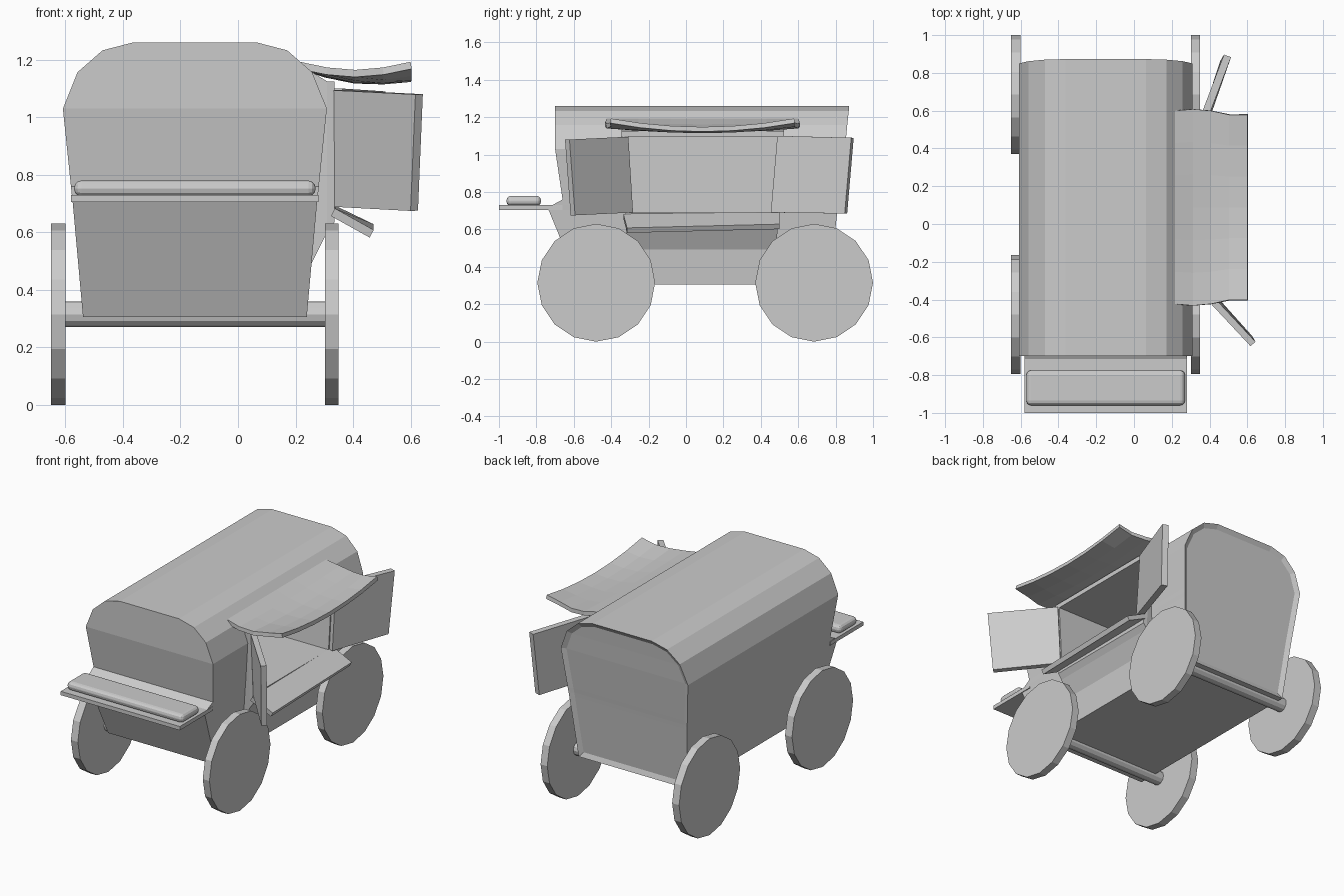
import bpy, bmesh, math
from mathutils import Vector

if "Cube" in bpy.data.objects:
    bpy.data.objects.remove(bpy.data.objects["Cube"])

CX = -0.15  # wagon centre line


def finish(name, bm):
    bmesh.ops.recalc_face_normals(bm, faces=bm.faces)
    me = bpy.data.meshes.new(name)
    bm.to_mesh(me)
    bm.free()
    ob = bpy.data.objects.new(name, me)
    bpy.context.collection.objects.link(ob)
    return ob


def loft(rings):
    """Closed solid through a list of equal-length point rings."""
    bm = bmesh.new()
    vs = [[bm.verts.new(p) for p in r] for r in rings]
    n = len(vs[0])
    for a, b in zip(vs, vs[1:]):
        for i in range(n):
            j = (i + 1) % n
            bm.faces.new((a[i], a[j], b[j], b[i]))
    bm.faces.new(vs[0])
    bm.faces.new(vs[-1])
    bmesh.ops.recalc_face_normals(bm, faces=bm.faces)
    return bm


def slab(name, corners, t):
    """Thick panel around four corner points."""
    c = [Vector(p) for p in corners]
    n = (c[2] - c[0]).cross(c[3] - c[1]).normalized() * (t / 2)
    return finish(name, loft([[p - n for p in c], [p + n for p in c]]))


def box(name, lo, hi, bevel=0):
    (x0, y0, z0), (x1, y1, z1) = lo, hi
    ring = lambda z: [(x0, y0, z), (x1, y0, z), (x1, y1, z), (x0, y1, z)]
    ob = finish(name, loft([ring(z0), ring(z1)]))
    if bevel:
        m = ob.modifiers.new("bevel", 'BEVEL')
        m.width, m.segments = bevel, 3
    return ob


def disc(name, r, sides, x0, x1, y, z):
    ring = lambda x: [(x, y + r * math.sin(2 * math.pi * i / sides),
                       z + r * math.cos(2 * math.pi * i / sides)) for i in range(sides)]
    return finish(name, loft([ring(x0), ring(x1)]))


def trapezoid(x, z0, z1, grow=0):
    """Window outline at a given x, wider at the top."""
    return [(x, -0.285 - grow, z0), (x, 0.455 + grow, z0),
            (x, 0.49 + grow, z1), (x, -0.31 - grow, z1)]


# Wagon body: levels of (height, half width, front y, back y)
levels = [(0.305, 0.389, -0.57, 0.765), (0.705, 0.425, -0.735, 0.81),
          (0.73, 0.428, -0.715, 0.813), (0.76, 0.431, -0.66, 0.817),
          (1.03, 0.459, -0.70, 0.85), (1.157, 0.408, -0.70, 0.862),
          (1.233, 0.321, -0.70, 0.87), (1.261, 0.213, -0.70, 0.873)]
bm = loft([[(CX - w, f, z), (CX + w, f, z), (CX + w, b, z), (CX - w, b, z)]
           for z, w, f, b in levels])
back = [f for f in bm.faces if f.normal.y > 0.9]
bmesh.ops.inset_region(bm, faces=back, thickness=0.03, depth=-0.015, use_even_offset=True)
body = finish("wagon_body", bm)

# Serving window surround
surround = finish("window_surround", loft([
    trapezoid(0.22, 0.42, 1.18, 0.02), trapezoid(0.31, 0.60, 1.125, 0.035),
    trapezoid(0.335, 0.635, 1.125, 0.035)]))

# Window opening cut through surround and body
cutter = finish("window_cutter", loft([trapezoid(-0.52, 0.69, 1.095), trapezoid(0.5, 0.69, 1.095)]))
cutter.hide_render = True
for ob in (body, surround):
    m = ob.modifiers.new("opening", 'BOOLEAN')
    m.operation, m.solver, m.object = 'DIFFERENCE', 'EXACT', cutter
    bpy.context.view_layer.objects.active = ob
    bpy.ops.object.modifier_apply(modifier=m.name)
bpy.data.objects.remove(cutter)

# Open shutters and the serving shelf
slab("front_shutter", [(0.335, -0.295, 0.69), (0.335, -0.32, 1.095),
                       (0.63, -0.635, 1.08), (0.613, -0.605, 0.675)], 0.035)
slab("back_shutter", [(0.345, 0.46, 0.69), (0.345, 0.495, 1.10),
                      (0.495, 0.89, 1.09), (0.475, 0.855, 0.685)], 0.04)
slab("serving_shelf", [(0.33, -0.335, 0.67), (0.33, 0.50, 0.68),
                       (0.465, 0.50, 0.615), (0.465, -0.315, 0.595)], 0.03)

# Sagging fabric awning
NU, NV = 4, 6
bm = bmesh.new()
grid = []
for i in range(NU + 1):
    u = i / NU
    half = 0.49 + 0.03 * math.sin(math.pi * min(1, u + 0.25))
    grid.append([bm.verts.new((0.215 + 0.385 * u, 0.088 + half * (2 * j / NV - 1),
                               1.193 - 0.028 * math.sin(math.pi * u)
                               - 0.045 * u * (1 - (2 * j / NV - 1) ** 2)))
                 for j in range(NV + 1)])
for i in range(NU):
    for j in range(NV):
        bm.faces.new((grid[i][j], grid[i + 1][j], grid[i + 1][j + 1], grid[i][j + 1]))
awning = finish("awning", bm)
m = awning.modifiers.new("thickness", 'SOLIDIFY')
m.thickness = 0.025
m.offset = -1 if awning.data.polygons[0].normal.z > 0 else 1

# Driver bench and cushion
box("bench", (-0.58, -1.0, 0.705), (0.28, -0.66, 0.73))
box("cushion", (-0.57, -0.96, 0.725), (0.27, -0.775, 0.78), 0.025)

# Wheels and axles
for label, y in (("front", -0.48), ("back", 0.685)):
    disc(label + "_axle", 0.045, 12, -0.61, 0.31, y, 0.315)
    disc(label + "_left_wheel", 0.315, 16, -0.65, -0.60, y, 0.315)
    disc(label + "_right_wheel", 0.315, 16, 0.302, 0.35, y, 0.315)
